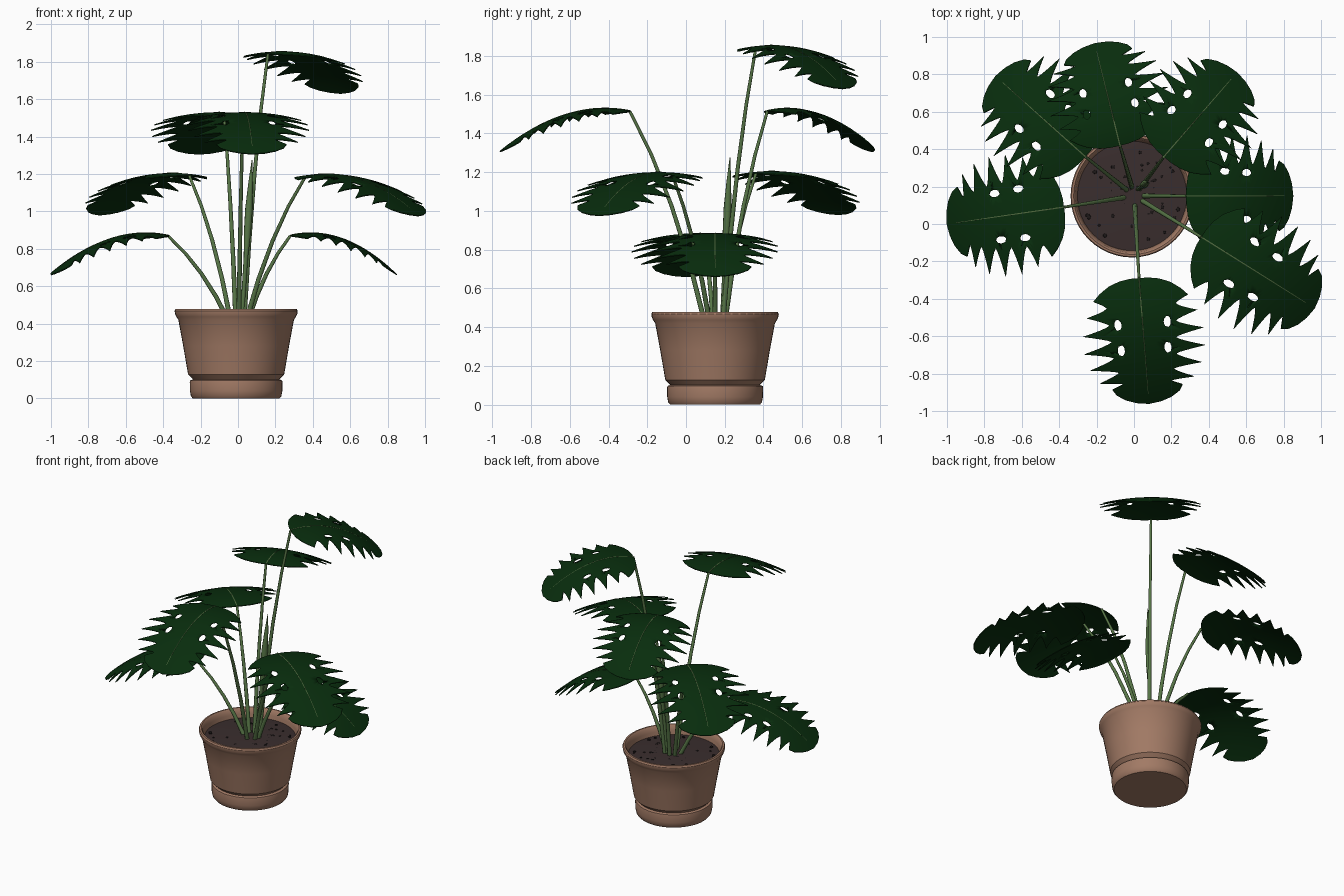
import bpy, bmesh, math, random
from mathutils import Vector

if "Cube" in bpy.data.objects:
    bpy.data.objects.remove(bpy.data.objects["Cube"])

random.seed(4)
CX, CY = -0.01, 0.15          # pot centre
SOIL_Z = 0.42


def material(name, rgb):
    m = bpy.data.materials.new(name)
    m.diffuse_color = (*rgb, 1)
    m.use_nodes = True
    m.node_tree.nodes["Principled BSDF"].inputs["Base Color"].default_value = m.diffuse_color
    return m


LEAF = material("leaf_green", (0.0025, 0.026, 0.004))
STEM = material("stem_green", (0.095, 0.18, 0.062))
RIB = material("rib_green", (0.08, 0.14, 0.05))
CLAY = material("clay", (0.36, 0.195, 0.13))
SOIL = material("soil", (0.042, 0.027, 0.027))
PEBBLE = material("dark_pebble", (0.012, 0.009, 0.009))


def finish(bm, name, mat, angle=40):
    me = bpy.data.meshes.new(name)
    bm.to_mesh(me)
    bm.free()
    me.materials.append(mat)
    ob = bpy.data.objects.new(name, me)
    bpy.context.collection.objects.link(ob)
    bpy.ops.object.select_all(action='DESELECT')
    ob.select_set(True)
    bpy.context.view_layer.objects.active = ob
    bpy.ops.object.shade_smooth_by_angle(angle=math.radians(angle))
    return ob


def lathe(name, profile, mat, steps=48):
    bm = bmesh.new()
    vs = [bm.verts.new((r, 0, z)) for r, z in profile]
    es = [bm.edges.new(p) for p in zip(vs, vs[1:])]
    bmesh.ops.spin(bm, geom=vs + es, axis=(0, 0, 1), cent=(0, 0, 0),
                   angle=math.tau, steps=steps)
    bmesh.ops.remove_doubles(bm, verts=bm.verts, dist=1e-4)
    bmesh.ops.recalc_face_normals(bm, faces=bm.faces)
    bmesh.ops.translate(bm, verts=bm.verts, vec=(CX, CY, 0))
    return finish(bm, name, mat, 34)


def tube(name, pts, radii, mat, sides=8):
    """Closed tube through pts with a radius at each point."""
    bm = bmesh.new()
    rings = []
    for i, p in enumerate(pts):
        t = (pts[min(i + 1, len(pts) - 1)] - pts[max(i - 1, 0)]).normalized()
        a = t.cross(Vector((0.31, 0.95, 0.05))).normalized()
        b = t.cross(a)
        rings.append([bm.verts.new(p + radii[i] * (math.cos(k * math.tau / sides) * a
                                                   + math.sin(k * math.tau / sides) * b))
                      for k in range(sides)])
    for r0, r1 in zip(rings, rings[1:]):
        for k in range(sides):
            j = (k + 1) % sides
            bm.faces.new((r0[k], r0[j], r1[j], r1[k]))
    bm.faces.new(rings[0][::-1])
    bm.faces.new(rings[-1])
    bmesh.ops.recalc_face_normals(bm, faces=bm.faces)
    return finish(bm, name, mat, 60)


# Pot: foot, undercut groove, flared body, rolled rim and inner wall
lathe("pot", [(0, 0), (0.232, 0), (0.242, 0.012), (0.247, 0.04), (0.248, 0.085),
              (0.246, 0.096), (0.231, 0.102), (0.257, 0.128),
              (0.283, 0.28), (0.309, 0.42), (0.320, 0.437), (0.327, 0.453),
              (0.329, 0.468), (0.324, 0.478), (0.313, 0.479), (0.303, 0.468),
              (0.297, 0.44), (0.288, 0.39), (0, 0.39)], CLAY)

# Soil: slightly mounded disc
lathe("soil", [(0, 0.395), (0.288, 0.395), (0.293, 0.415), (0.2, 0.422), (0, 0.428)], SOIL)

# Pebbles scattered on the soil
bm = bmesh.new()
for _ in range(38):
    r, a = 0.27 * math.sqrt(random.random()), random.uniform(0, math.tau)
    new = bmesh.ops.create_icosphere(bm, subdivisions=1, radius=random.uniform(0.007, 0.013))
    bmesh.ops.scale(bm, verts=new["verts"], vec=(1, random.uniform(0.7, 1.2), 0.6))
    bmesh.ops.translate(bm, verts=new["verts"],
                        vec=(CX + r * math.cos(a), CY + r * math.sin(a), 0.422))
finish(bm, "pebbles", PEBBLE)

# Half outline of the leaf: (along, half width), spikes alternating with notches
OUTLINE = [(0, 0), (.012, .07), (.04, .16), (.085, .25), (.145, .33), (.20, .385),
           (.245, .28), (.315, .45), (.37, .27), (.44, .49), (.49, .26), (.56, .49),
           (.61, .25), (.675, .45), (.72, .22), (.775, .38), (.81, .19), (.835, .285),
           (.88, .255), (.93, .185), (.97, .10), (1, 0)]
HOLES = [(u, s * w) for u, w in ((.37, .2), (.56, .19)) for s in (-1, 1)]
HU, HW = 0.043, 0.029
COLS, STEPS = 20, 4
WIDTH = 0.66


def leaf_point(base, tip, u, w):
    """Map flat leaf coordinates to the arched, drooping blade."""
    d = Vector((tip[0] - base[0], tip[1] - base[1], 0))
    side = Vector((-d.y, d.x, 0)).normalized() * WIDTH
    u2 = u + 0.35 * (u - 0.5) * abs(w)
    z = 0.13 * u2 - 0.34 * u2 * u2 - 0.19 * w * w
    return Vector(base) + d * u2 + side * w + Vector((0, 0, z))


def leaf(name, base, tip):
    rows = []
    for (u0, w0), (u1, w1) in zip(OUTLINE, OUTLINE[1:]):
        spiky = 0.2 <= u0 < 0.81          # spikes have hollow flanks
        for k in range(STEPS):
            f = k / STEPS
            g = f if not spiky else (f ** 1.4 if w1 > w0 else 1 - (1 - f) ** 1.4)
            rows.append((u0 + (u1 - u0) * f, w0 + (w1 - w0) * g))
    rows.append(OUTLINE[-1])
    bm = bmesh.new()
    grid = [[bm.verts.new((u, w * c / COLS, 0)) for c in range(-COLS, COLS + 1)]
            for u, w in rows]
    for a, b in zip(grid, grid[1:]):
        for c in range(2 * COLS):
            bm.faces.new((a[c], b[c], b[c + 1], a[c + 1]))
    bmesh.ops.remove_doubles(bm, verts=bm.verts, dist=1e-5)
    # Oval holes: drop every face touching the oval, then pull the border in onto it
    for hu, hw in HOLES:
        def dist(p):
            return math.hypot((p.x - hu) / HU, (p.y - hw) / HW)
        gone = {f for f in bm.faces if any(dist(v.co) < 0.97 for v in f.verts)}
        ring = {v for f in gone for v in f.verts
                if any(g not in gone for g in v.link_faces)}
        bmesh.ops.delete(bm, geom=list(gone), context='FACES')
        for v in ring:
            k = dist(v.co)
            v.co.x = hu + (v.co.x - hu) / k
            v.co.y = hw + (v.co.y - hw) / k
    for v in bm.verts:
        v.co = leaf_point(base, tip, v.co.x, v.co.y)
    bmesh.ops.recalc_face_normals(bm, faces=bm.faces)
    ob = finish(bm, name + "_leaf", LEAF, 60)
    mod = ob.modifiers.new("thickness", 'SOLIDIFY')
    mod.thickness, mod.offset = 0.006, 0
    # Pale central rib
    pts = [leaf_point(base, tip, i / 16 * 0.92, 0) + Vector((0, 0, 0.002)) for i in range(17)]
    tube(name + "_rib", pts, [0.004 - 0.0001 * i for i in range(17)], RIB, 6)


def stem(name, base):
    out = Vector((base[0] - CX, base[1] - CY, 0)).normalized()
    p0 = Vector((CX + 0.01, CY, SOIL_Z - 0.01)) + out * 0.05
    p2 = Vector(base)
    p1 = Vector((p0.x + (p2.x - p0.x) * 0.4, p0.y + (p2.y - p0.y) * 0.4,
                 p0.z + (p2.z - p0.z) * 0.62))
    n = 4
    pts = [p0 * (1 - t) ** 2 + p1 * 2 * t * (1 - t) + p2 * t * t
           for t in (i / n for i in range(n + 1))]
    tube(name + "_stem", pts, [0.014 - 0.006 * i / n for i in range(n + 1)], STEM)


# Leaves: stem end and blade tip
PLANT = {
    "left": ((-0.375, 0.09, 0.87), (-1.0, 0.0)),
    "front": ((0.027, -0.29, 1.515), (0.08, -0.96)),
    "front_right": ((0.36, -0.07, 1.185), (0.965, -0.45)),
    "right": ((0.28, 0.15, 0.87), (0.85, 0.15)),
    "back_right": ((0.16, 0.36, 1.84), (0.55, 0.81)),
    "back": ((-0.075, 0.42, 1.515), (-0.21, 0.965)),
    "back_left": ((-0.26, 0.36, 1.19), (-0.74, 0.79)),
}
for name, (base, tip) in PLANT.items():
    stem(name, base)
    leaf(name, base, tip)

# Rolled young leaf standing upright
lo, hi = Vector((0.02, 0.185, 0.41)), Vector((0.075, 0.227, 1.275))
tube("rolled_leaf", [lo.lerp(hi, t) for t in (0, .4, .55, .7, .85, 1)],
     [0.011, 0.012, 0.02, 0.021, 0.013, 0.002], STEM)
